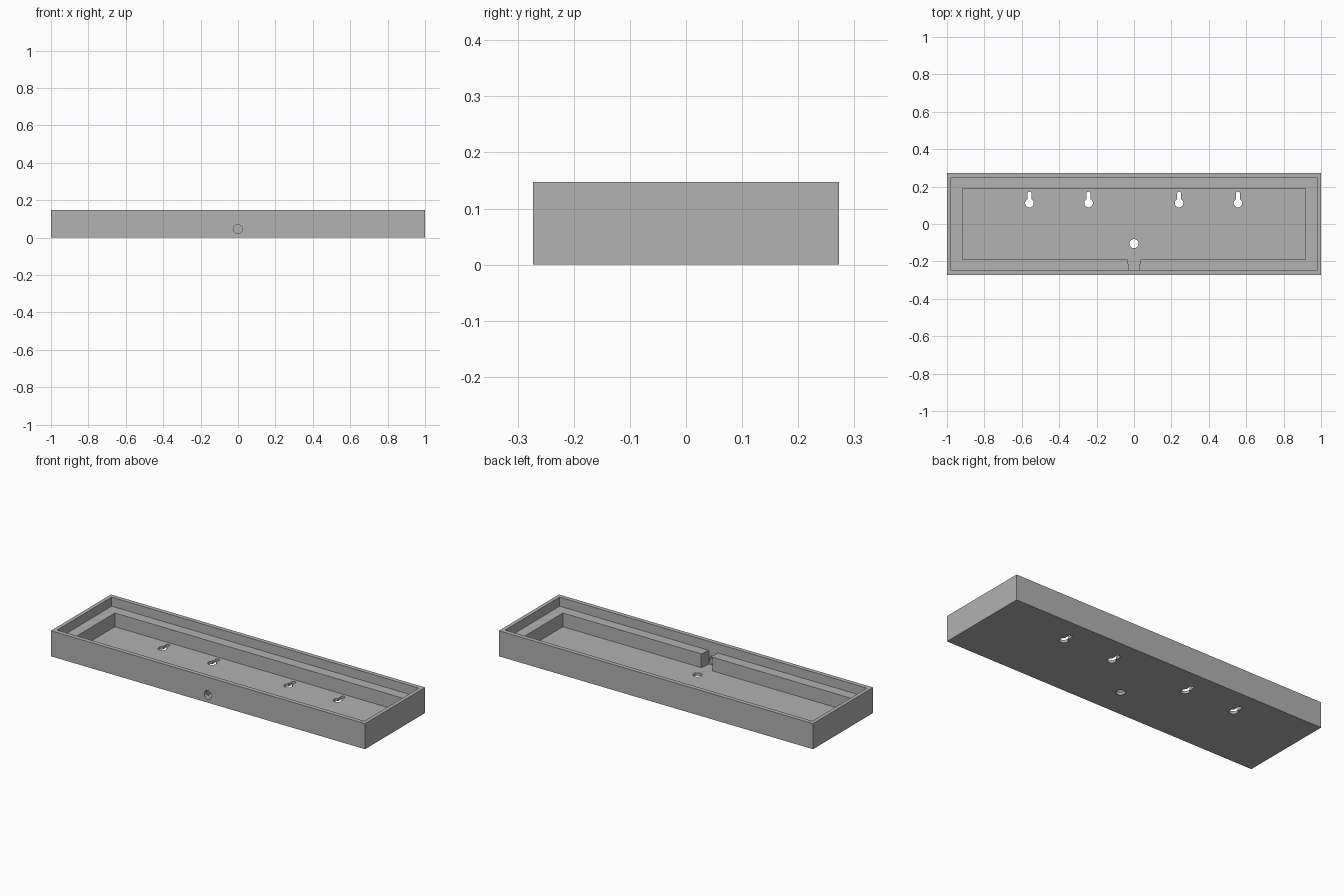
import bpy, bmesh, math
from mathutils import Matrix

if "Cube" in bpy.data.objects:
    bpy.data.objects.remove(bpy.data.objects["Cube"])

W, D, H = 1.0, 0.273, 0.147        # half width, half depth, height
FLOOR, LEDGE = 0.016, 0.095        # floor top and inner ledge heights

grey = bpy.data.materials.new("mid grey")
grey.diffuse_color = (0.445, 0.445, 0.445, 1)
grey.use_nodes = True
grey.node_tree.nodes["Principled BSDF"].inputs["Base Color"].default_value = grey.diffuse_color


def prism(name, outline, z0, z1, matrix=None):
    """Extrude a counter-clockwise outline from z0 to z1."""
    bm = bmesh.new()
    low = [bm.verts.new((x, y, z0)) for x, y in outline]
    high = [bm.verts.new((x, y, z1)) for x, y in outline]
    bm.faces.new(low[::-1])
    bm.faces.new(high)
    n = len(outline)
    for i in range(n):
        j = (i + 1) % n
        bm.faces.new((low[i], low[j], high[j], high[i]))
    if matrix:
        bm.transform(matrix)
    me = bpy.data.meshes.new(name)
    bm.to_mesh(me)
    bm.free()
    me.materials.append(grey)
    ob = bpy.data.objects.new(name, me)
    bpy.context.collection.objects.link(ob)
    return ob


def rect(x, y):
    return [(-x, -y), (x, -y), (x, y), (-x, y)]


def arc(cx, cy, r, a0, a1, n):
    return [(cx + r * math.cos(a0 + (a1 - a0) * i / n),
             cy + r * math.sin(a0 + (a1 - a0) * i / n)) for i in range(n + 1)]


def circle(cx, cy, r, n=32):
    return arc(cx, cy, r, 0, 2 * math.pi, n)[:-1]


def keyhole(cx):
    # large round entry below a narrow round-ended slot
    r, s, cy, top = 0.023, 0.011, 0.112, 0.162
    a = math.acos(s / r)
    return (arc(cx, cy, r, math.pi - a, 2 * math.pi + a, 24)
            + arc(cx, top, s, 0, math.pi, 12))


# Solid tray block
tray = prism("tray", rect(W, D), 0, H)

# Upper recess, leaving the thin rim
cutters = [prism("rim_recess", rect(0.978, 0.248), LEDGE, H + 0.1)]

# Deep cavity with a flared cable channel through the front ledge
x, y = 0.916, 0.189
cavity = [(-x, -y), (-0.036, -y), (-0.031, -0.21), (-0.028, -0.248),
          (0.028, -0.248), (0.031, -0.21), (0.036, -y), (x, -y), (x, y), (-x, y)]
cutters.append(prism("deep_cavity", cavity, FLOOR, H + 0.05))

# Wall-hanging keyholes and the round cable hole in the floor
for kx in (-0.559, -0.243, 0.241, 0.556):
    cutters.append(prism("keyhole_cutter", keyhole(kx), -0.05, 0.06))
cutters.append(prism("floor_hole_cutter", circle(0, -0.105, 0.024), -0.05, 0.06))

# Round cable hole through the front wall
cutters.append(prism("front_hole_cutter", circle(0, 0.045, 0.024), 0.22, 0.32,
                     Matrix.Rotation(math.pi / 2, 4, 'X')))

for c in cutters:
    m = tray.modifiers.new(c.name, 'BOOLEAN')
    m.operation, m.solver, m.object = 'DIFFERENCE', 'EXACT', c

# Bake the cuts and remove the cutters
deps = bpy.context.evaluated_depsgraph_get()
mesh = bpy.data.meshes.new_from_object(tray.evaluated_get(deps))
tray.modifiers.clear()
tray.data = mesh
mesh.name = "tray"
for c in cutters:
    bpy.data.objects.remove(c)

# Smooth hole walls, keep the block edges sharp
bpy.context.view_layer.objects.active = tray
tray.select_set(True)
bpy.ops.object.shade_smooth_by_angle(angle=math.radians(30))
